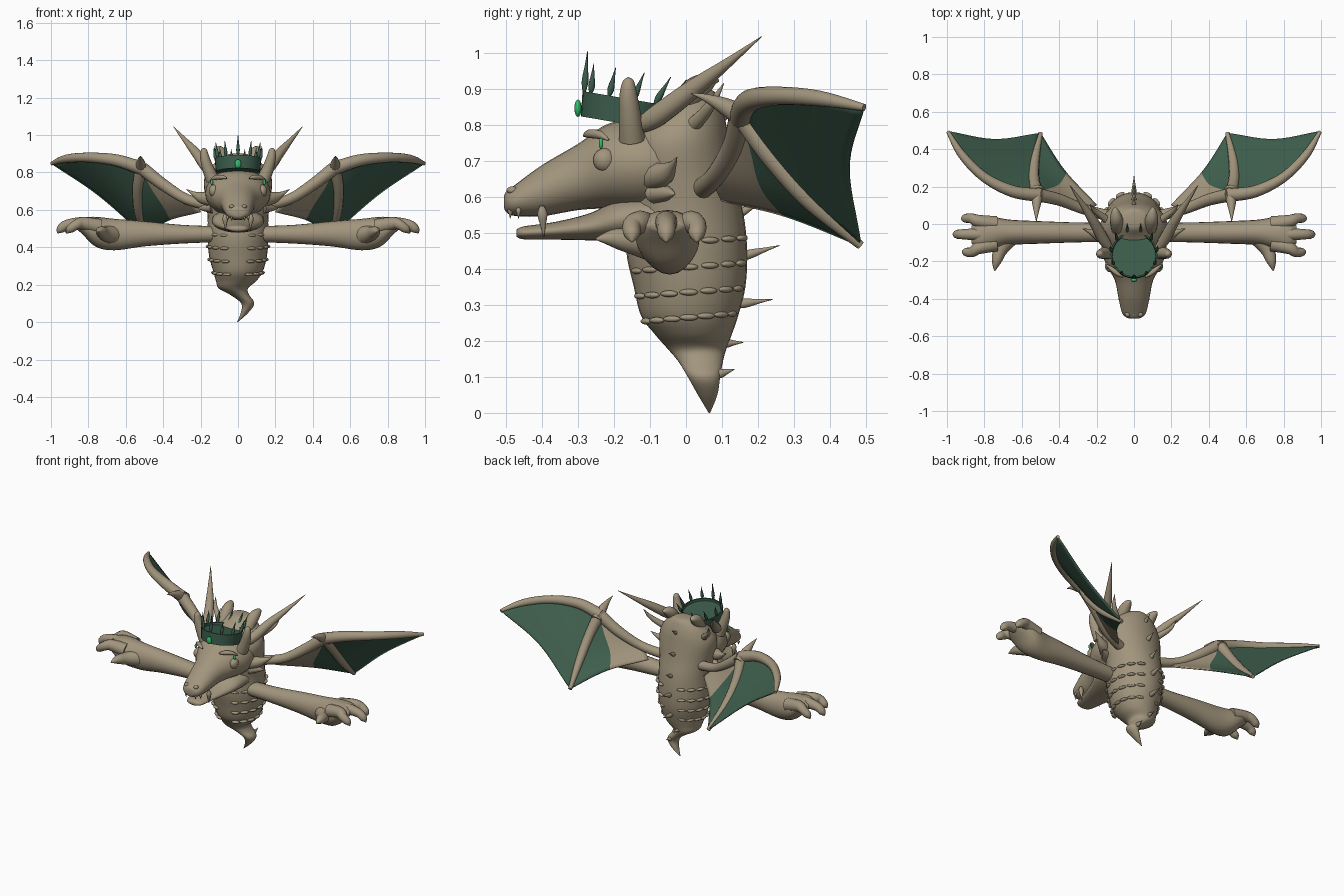
import bpy, bmesh, math
from mathutils import Vector, Matrix

cube = bpy.data.objects.get("Cube")
if cube:
    bpy.data.objects.remove(cube, do_unlink=True)


def material(name, rgb):
    m = bpy.data.materials.new(name)
    m.use_nodes = True
    m.diffuse_color = (*rgb, 1)
    m.node_tree.nodes["Principled BSDF"].inputs["Base Color"].default_value = (*rgb, 1)
    return m


SKIN = material("tan_hide", (0.36, 0.30, 0.205))
WEB = material("dark_green_web", (0.05, 0.115, 0.075))
CROWN = material("crown_green", (0.045, 0.11, 0.073))
GEM = material("bright_green_gem", (0.03, 0.52, 0.15))


def finish(name, bm, mats, sharp=60):
    bmesh.ops.recalc_face_normals(bm, faces=bm.faces)
    me = bpy.data.meshes.new(name)
    bm.to_mesh(me)
    bm.free()
    for m in mats:
        me.materials.append(m)
    me.shade_smooth()
    me.set_sharp_from_angle(angle=math.radians(sharp))
    ob = bpy.data.objects.new(name, me)
    bpy.context.scene.collection.objects.link(ob)
    return ob


def spline(keys, steps):
    """Catmull-Rom through tuples of any length."""
    out = []
    for i in range(len(keys) - 1):
        p = [keys[max(0, min(len(keys) - 1, i + k))] for k in (-1, 0, 1, 2)]
        for s in range(steps):
            t = s / steps
            out.append(tuple(
                b + t * (c - a) / 2 + t * t * (a - 2.5 * b + 2 * c - d / 2)
                + t ** 3 * (1.5 * (b - c) + (d - a) / 2) for a, b, c, d in zip(*p)))
    return out + [tuple(keys[-1])]


def tube(name, keys, mat=SKIN, axis=None, steps=5, sides=16, side=1):
    """Loft of ellipses; keys are x, y, z, radius, optional second radius."""
    keys = [(k[0] * side, *k[1:4], k[-1]) for k in keys]
    rings = spline(keys, steps)
    pts = [Vector(r[:3]) for r in rings]
    main = Vector(axis) if axis else (pts[-1] - pts[0]).normalized()
    ref = Vector((0, 0, 1)) if abs(main.z) < 0.8 else Vector((0, 1, 0))
    bm = bmesh.new()
    loops = []
    for i, (p, r) in enumerate(zip(pts, rings)):
        t = main if axis else (pts[min(i + 1, len(pts) - 1)] - pts[max(i - 1, 0)]).normalized()
        a = ref.cross(t).normalized()
        b = t.cross(a)
        ra, rb = max(r[3], 0.001), max(r[4], 0.001)
        loops.append([bm.verts.new(p + a * ra * math.cos(q) + b * rb * math.sin(q))
                      for q in (math.tau * k / sides for k in range(sides))])
    for lo, hi in zip(loops, loops[1:]):
        for k in range(sides):
            n = (k + 1) % sides
            bm.faces.new((lo[k], lo[n], hi[n], hi[k]))
    bm.faces.new(loops[0])
    bm.faces.new(loops[-1])
    return finish(name, bm, [mat])


def blob(name, loc, size, mat=SKIN, turn=0):
    bm = bmesh.new()
    bmesh.ops.create_uvsphere(bm, u_segments=14, v_segments=9, radius=1)
    m = Matrix.Translation(loc) @ Matrix.Rotation(turn, 4, 'Z') @ Matrix.Diagonal((*size, 1))
    bmesh.ops.transform(bm, matrix=m, verts=bm.verts)
    return finish(name, bm, [mat])


def spike(name, a, b, r, mat=SKIN, side=1):
    """Spindle with its widest point near the base."""
    a, b = Vector(a), Vector(b)
    keys = [(*a.lerp(b, t), r * f) for t, f in ((0, .4), (.25, 1), (.6, .55), (1, .03))]
    return tube(name, keys, mat, steps=2, sides=10, side=side)


# Body with curled tail and domed skull
BODY = [(-.003, .065, 0, .002), (.035, .06, .05, .02, .027), (.052, .05, .1, .035, .045),
        (.01, .04, .145, .05, .063), (-.025, .03, .18, .078, .083), (-.01, .02, .22, .108, .108),
        (0, .01, .27, .132, .135), (0, .01, .35, .154, .155), (0, .002, .45, .163, .168),
        (0, 0, .55, .162, .16), (0, -.015, .65, .172, .152), (0, -.025, .75, .183, .145),
        (0, -.01, .81, .16, .12), (0, .015, .86, .115, .08), (0, .025, .895, .06, .05),
        (0, .025, .902, .004)]
tube("body", BODY, axis=(0, 0, 1), sides=32)

# Snout and lower jaw
tube("snout", [(0, -.506, .585, .014, .012), (0, -.5, .586, .04, .028), (0, -.475, .59, .064, .043),
               (0, -.4, .617, .082, .071), (0, -.3, .655, .103, .092), (0, -.22, .684, .148, .117),
               (0, -.12, .69, .175, .13), (0, 0, .69, .15, .12)], axis=(0, 1, 0), sides=24)
tube("lower_jaw", [(0, -.47, .499, .025, .01), (0, -.45, .5, .054, .018), (0, -.36, .506, .076, .025),
                   (0, -.26, .518, .108, .039), (0, -.18, .538, .138, .06), (0, -.05, .545, .14, .065)],
     axis=(0, 1, 0), sides=24)

for s in (1, -1):
    # Face details
    blob("eye", (s * .13, -.226, .702), (.026, .032, .033))
    tube("brow", [(.06, -.283, .77, .004), (.085, -.268, .775, .012), (.12, -.24, .772, .012),
                  (.15, -.215, .758, .003)], side=s, sides=10)
    blob("brow_gem", (s * .14, -.236, .748), (.008, .006, .015), GEM)
    blob("nostril", (s * .034, -.482, .618), (.014, .016, .011))
    spike("upper_fang", (.07, -.4, .575), (.066, -.395, .488), .015, side=s)
    for x, y in ((.034, -.488), (.055, -.465)):
        spike("front_tooth", (x, y, .57), (x, y, .54), .008, side=s)
    # Cheek frill
    tube("cheek_frill", [(.13, -.09, .655, .045, .04), (.19, -.06, .665, .03, .032),
                         (.235, -.04, .685, .014), (.275, -.025, .71, .001)], side=s, sides=10)
    tube("cheek_spur", [(.13, -.08, .61, .04, .03), (.18, -.05, .61, .018), (.215, -.03, .607, .001)],
         side=s, sides=10)
    # Horns
    tube("long_horn", [(.13, -.13, .795, .02), (.165, -.08, .825, .03), (.22, .02, .9, .026),
                       (.285, .12, .975, .013), (.345, .21, 1.045, .001)], side=s)
    tube("short_horn", [(.13, .01, .79, .022), (.175, .045, .825, .018), (.215, .075, .865, .012),
                        (.235, .105, .915, .001)], side=s)
    tube("blunt_horn", [(.135, -.15, .76, .036), (.16, -.155, .82, .031), (.178, -.16, .88, .025),
                        (.182, -.16, .92, .016), (.182, -.16, .932, .002)], side=s)
    tube("crest_horn", [(.085, -.05, .8, .03), (.09, -.01, .86, .034), (.095, .03, .902, .034),
                        (.1, .07, .922, .02), (.1, .092, .922, .002)], side=s)
    # Arm and clawed hand
    tube("arm", [(.1, -.045, .47, .05, .042), (.3, -.045, .47, .053, .05), (.5, -.045, .472, .06, .067),
                 (.66, -.045, .468, .068, .084), (.76, -.05, .483, .088, .08),
                 (.83, -.055, .513, .084, .045), (.87, -.055, .52, .045, .015)],
         side=s, axis=(s, 0, 0), sides=20)
    for y0, y1, x1 in ((0, .03, .92), (-.055, -.055, .965), (-.105, -.15, .915)):
        tube("finger", [(.74, y0, .51, .042), (.83, (y0 + y1) / 2, .528, .034),
                        (x1 - .05, y1, .52, .027), (x1 - .015, y1, .495, .022), (x1, y1, .475, .003)],
             side=s, sides=12)
    tube("thumb", [(.67, -.07, .465, .055), (.715, -.14, .475, .038), (.735, -.2, .485, .026),
                   (.745, -.25, .483, .003)], side=s, sides=12)

# Wings: three bones, a wrist spur and two web panels
SHOULDER = [(.51, .155, .82, .036), (.4, .13, .735, .032), (.27, .08, .655, .028), (.12, .04, .62, .03)]
LEADING = [(.51, .155, .82, .036), (.65, .175, .865, .032), (.8, .25, .88, .026),
           (.92, .37, .873, .022), (.995, .495, .848, .01)]
STRUT = [(.515, .165, .82, .036), (.535, .235, .715, .03), (.53, .345, .587, .025), (.5, .485, .465, .012)]
INNER = [SHOULDER[0], SHOULDER[1], SHOULDER[2], (.2, .1, .59, 0)]


def web(name, top, low, pull, side, hide_from):
    """Panel between two bones with a scalloped free edge."""
    nu, nv = 16, 16
    a, b = spline(top, 16), spline(low, 16)

    def at(curve, u):
        f = u * (len(curve) - 1)
        i = min(int(f), len(curve) - 2)
        return Vector(curve[i][:3]).lerp(Vector(curve[i + 1][:3]), f - i)

    bm = bmesh.new()
    grid = []
    for j in range(nv + 1):
        v = j / nv
        row = []
        for i in range(nu + 1):
            u = (i / nu) * (1 - pull * math.sin(math.pi * v))
            p = at(a, u).lerp(at(b, u), v)
            row.append(bm.verts.new((p.x * side, p.y, p.z)))
        grid.append(row)
    for j in range(nv):
        for i in range(nu):
            f = bm.faces.new((grid[j][i], grid[j][i + 1], grid[j + 1][i + 1], grid[j + 1][i]))
            f.material_index = 1 if j / nv > hide_from else 0
    bmesh.ops.remove_doubles(bm, verts=bm.verts, dist=.0002)
    ob = finish(name, bm, [WEB, SKIN])
    mod = ob.modifiers.new("thickness", 'SOLIDIFY')
    mod.thickness = .008
    mod.offset = 0


for s in (1, -1):
    tube("wing_arm", SHOULDER, side=s)
    tube("wing_leading_bone", LEADING, side=s)
    tube("wing_strut", STRUT, side=s, sides=12)
    tube("wing_spur", [(.515, .19, .8, .034), (.52, .12, .845, .026), (.522, .06, .873, .012),
                       (.522, .012, .888, .001)], side=s, sides=12)
    web("outer_web", LEADING, STRUT, .1, s, 2)
    web("inner_web", STRUT, INNER, .1, s, .45)

# Rows of beads around the flanks
for z, rx, ry in ((.475, .163, .166), (.405, .161, .163), (.335, .152, .153), (.265, .132, .133)):
    for s in (1, -1):
        for i in range(7):
            q = math.radians(-63 + 21 * i)
            c, n = math.cos(q), math.sin(q)
            blob("flank_bead", (s * rx * c, .008 + ry * n, z + .012 * n), (.012, .026, .009),
                 turn=s * q)

# Spines down the back
for x, y, z, dy, dz in ((0, .14, .43, .12, .035), (0, .13, .3, .11, .015), (-.02, .09, .192, .07, .004),
                        (.05, .08, .105, .055, .016), (0, .13, .545, .08, .04), (0, .11, .68, .07, .035),
                        (0, .075, .8, .07, .05)):
    spike("back_spine", (x, y, z), (x, y + dy, z + dz), .014)

# Tilted crown: open band, floor, spikes and jewel
TILT = Matrix.Translation((0, -.17, .838)) @ Matrix.Rotation(-.17, 4, 'X')
bm = bmesh.new()
rows = []
for r, z in ((.118, -.035), (.125, .035), (.117, .035), (.115, .02)):
    rows.append([bm.verts.new(TILT @ Vector((r * math.cos(q), r * math.sin(q), z)))
                 for q in (math.tau * k / 32 for k in range(32))])
for lo, hi in zip(rows, rows[1:]):
    for k in range(32):
        n = (k + 1) % 32
        bm.faces.new((lo[k], lo[n], hi[n], hi[k]))
bm.faces.new(rows[0])
bm.faces.new(rows[-1])
finish("crown", bm, [CROWN], 35)
for i in range(11):
    q = -math.pi / 2 + math.tau * i / 11
    d = Vector((math.cos(q), math.sin(q), 0))
    tall = .145 if i == 0 else .115
    lean = Vector((0, .015 * (1 + d.y), 0))
    spike("crown_spike", TILT @ (d * .12 + Vector((0, 0, .032))),
          TILT @ (d * .13 + lean + Vector((0, 0, tall))), .01, CROWN)
blob("crown_jewel", (0, -.3, .846), (.018, .01, .024), GEM)
